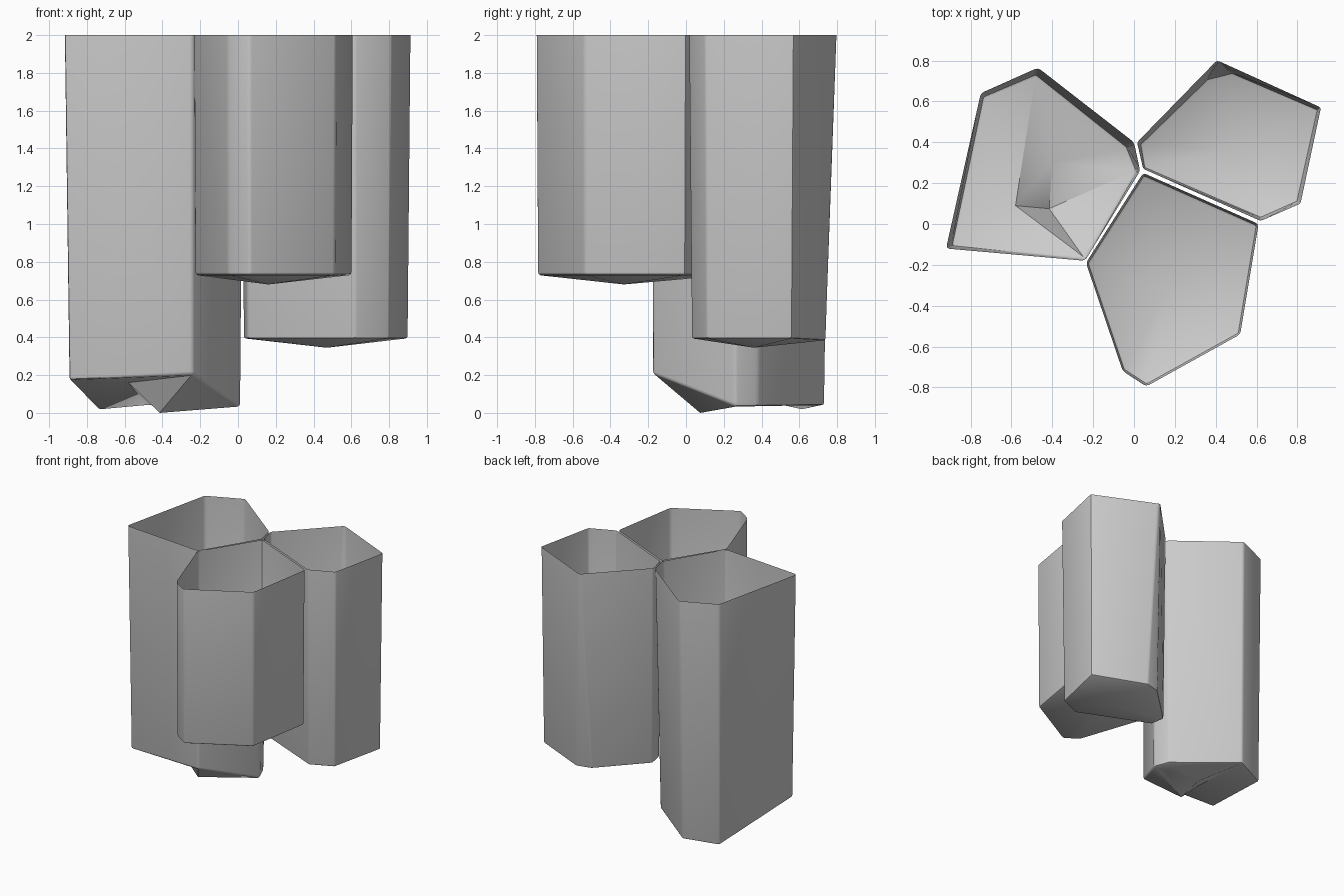
import bpy, bmesh, math

if "Cube" in bpy.data.objects:
    bpy.data.objects.remove(bpy.data.objects["Cube"])

grey = bpy.data.materials.new("light grey")
grey.diffuse_color = (0.6, 0.6, 0.6, 1)
grey.use_nodes = True
grey.node_tree.nodes["Principled BSDF"].inputs["Base Color"].default_value = grey.diffuse_color


def open_cell(name, rim, base, inner, floor):
    """Thin open-topped cell: rim outline at z=2, base outline, inner floor points, floor faces by index."""
    bm = bmesh.new()
    top = [bm.verts.new((x, y, 2)) for x, y in rim]
    low = [bm.verts.new(p) for p in base]
    pts = low + [bm.verts.new(p) for p in inner]
    n = len(low)
    for i in range(n):
        j = (i + 1) % n
        bm.faces.new((top[i], low[i], low[j], top[j]))
    for f in floor:
        bm.faces.new([pts[i] for i in reversed(f)])
    # small rounding on the upright corners and the base outline
    bm.edges.ensure_lookup_table()
    ring = set(low)
    soft = [e for e in bm.edges
            if (e.verts[0] in ring and e.verts[1] in ring and len(e.link_faces) == 2
                and any(top[0].co.z - v.co.z < 1e-4 for f in e.link_faces for v in f.verts))
            or ({e.verts[0], e.verts[1]} & ring and {e.verts[0], e.verts[1]} & set(top))]
    bmesh.ops.bevel(bm, geom=soft, offset=0.016, offset_type='OFFSET', segments=2,
                    profile=0.5, affect='EDGES', clamp_overlap=True)
    bmesh.ops.recalc_face_normals(bm, faces=bm.faces)
    # an open cell must face outwards: its front-most wall looks towards -y
    front = min((f for f in bm.faces if abs(f.normal.z) < 0.3),
                key=lambda f: f.calc_center_median().y)
    if front.normal.y > 0:
        bmesh.ops.reverse_faces(bm, faces=bm.faces)
    me = bpy.data.meshes.new(name)
    bm.to_mesh(me)
    bm.free()
    me.materials.append(grey)
    ob = bpy.data.objects.new(name, me)
    bpy.context.collection.objects.link(ob)
    bpy.context.view_layer.objects.active = ob
    ob.select_set(True)
    bpy.ops.object.shade_smooth_by_angle(angle=math.radians(35))
    ob.select_set(False)


def fan(n):
    """Floor triangles from the outline to one centre point."""
    return [(i, (i + 1) % n, n) for i in range(n)]


# tall left cell, with a notched sloping floor
open_cell(
    "left_cell",
    [(-0.92, -0.12), (-0.24, -0.18), (0.03, 0.26), (0.0, 0.40), (-0.47, 0.765), (-0.75, 0.64)],
    [(-0.895, -0.11, 0.175), (-0.24, -0.175, 0.205), (0.015, 0.26, 0.035),
     (-0.035, 0.38, 0.035), (-0.48, 0.735, 0.04), (-0.74, 0.625, 0.015)],
    [(-0.415, 0.075, 0.0), (-0.58, 0.09, 0.16), (-0.40, 0.30, 0.04)],
    [(0, 1, 7), (1, 6, 7), (1, 2, 6), (2, 8, 6), (2, 3, 8), (3, 4, 8),
     (4, 7, 8), (4, 5, 7), (5, 0, 7), (6, 8, 7)])

# short front cell
front_plan = [(0.045, 0.25), (0.61, 0.0), (0.52, -0.54), (0.06, -0.795), (-0.055, -0.72), (-0.235, -0.19)]
front_plan.reverse()
open_cell("front_cell", front_plan[::-1][::-1],
          [(0.16 + (x - 0.16) * 0.985, -0.3 + (y + 0.3) * 0.985, 0.73) for x, y in front_plan],
          [(0.16, -0.33, 0.68)], fan(6))

# right cell, whose back corner is cut away towards the base
open_cell(
    "right_cell",
    [(0.015, 0.40), (0.045, 0.27), (0.62, 0.015), (0.815, 0.10), (0.915, 0.57),
     (0.425, 0.793), (0.405, 0.80)],
    [(0.03, 0.39, 0.395), (0.05, 0.275, 0.395), (0.62, 0.03, 0.395), (0.80, 0.11, 0.395),
     (0.90, 0.56, 0.395), (0.48, 0.74, 0.385), (0.36, 0.71, 0.385)],
    [(0.47, 0.36, 0.345)], fan(7))
